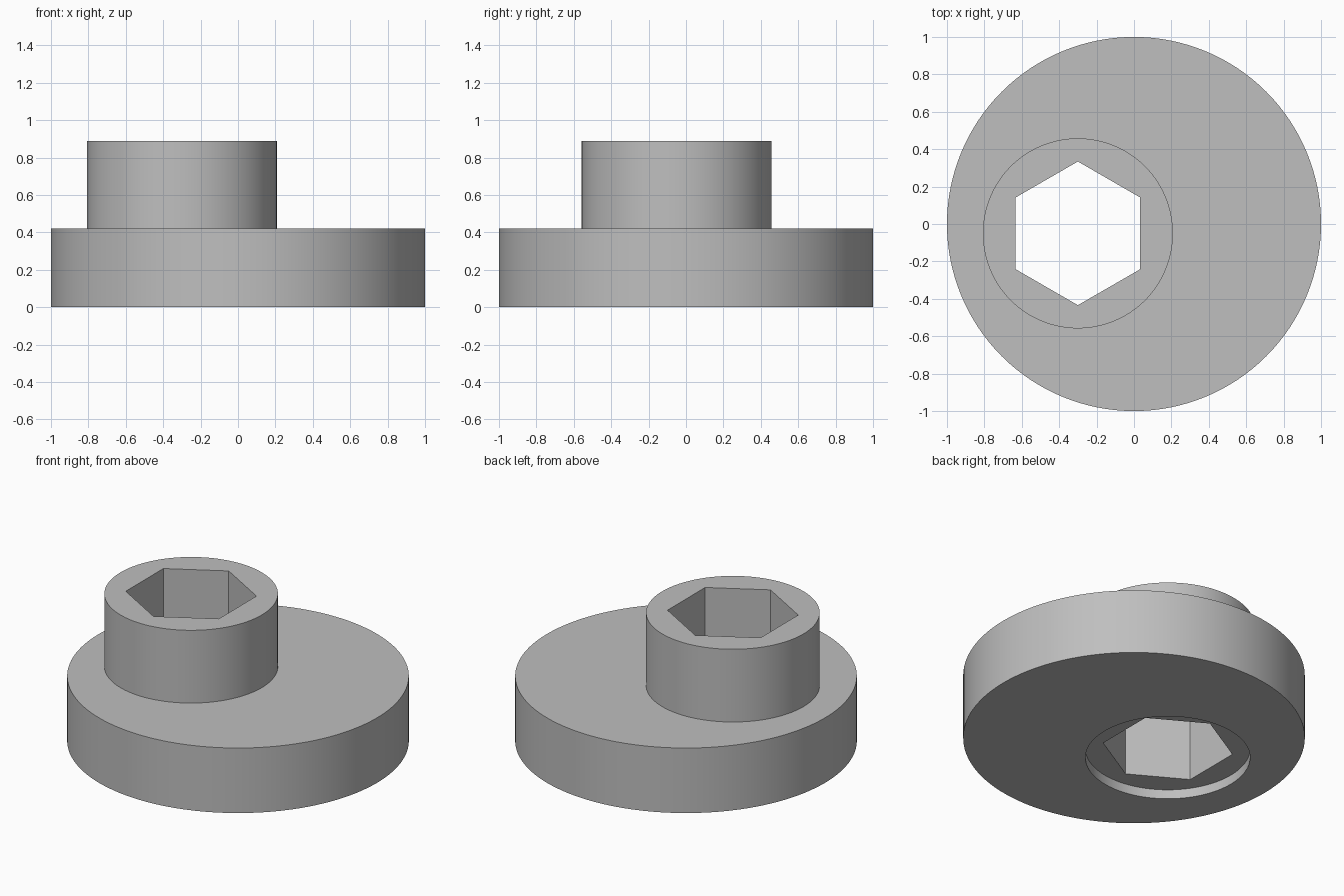
import bpy
import math

default = bpy.data.objects.get("Cube")
if default:
    bpy.data.objects.remove(default, do_unlink=True)

BOSS_X, BOSS_Y = -0.30, -0.05
BASE_TOP, BOSS_TOP = 0.42, 0.89

grey = bpy.data.materials.new("plain grey")
grey.use_nodes = True
colour = (0.52, 0.52, 0.52, 1)
grey.diffuse_color = colour
grey.node_tree.nodes["Principled BSDF"].inputs["Base Color"].default_value = colour


def prism(name, radius, bottom, top, x=0, y=0, sides=128):
    """Upright cylinder or prism between two heights, with a corner facing +y."""
    bpy.ops.mesh.primitive_cylinder_add(
        vertices=sides, radius=radius, depth=top - bottom,
        location=(x, y, (bottom + top) / 2))
    obj = bpy.context.object
    obj.name = name
    obj.data.materials.append(grey)
    return obj


def combine(target, other, operation):
    """Apply a boolean to the target and remove the helper."""
    mod = target.modifiers.new(operation.lower(), "BOOLEAN")
    mod.operation = operation
    mod.solver = "EXACT"
    mod.object = other
    bpy.context.view_layer.objects.active = target
    bpy.ops.object.modifier_apply(modifier=mod.name)
    bpy.data.objects.remove(other, do_unlink=True)


# Round base with the off-centre boss fused on top
body = prism("eccentric_disc", 1.0, 0, BASE_TOP)
combine(body, prism("boss", 0.508, 0.2, BOSS_TOP, BOSS_X, BOSS_Y), "UNION")

# Shallow round recess underneath, then the hexagonal through hole
combine(body, prism("recess_cutter", 0.482, -0.2, 0.06, BOSS_X, BOSS_Y), "DIFFERENCE")
combine(body, prism("hex_cutter", 0.384, -0.3, 1.2, BOSS_X, BOSS_Y, 6), "DIFFERENCE")

# Smooth round walls, crisp rims and hexagon corners
bpy.ops.object.select_all(action="DESELECT")
body.select_set(True)
bpy.context.view_layer.objects.active = body
bpy.ops.object.shade_smooth_by_angle(angle=math.radians(30))
